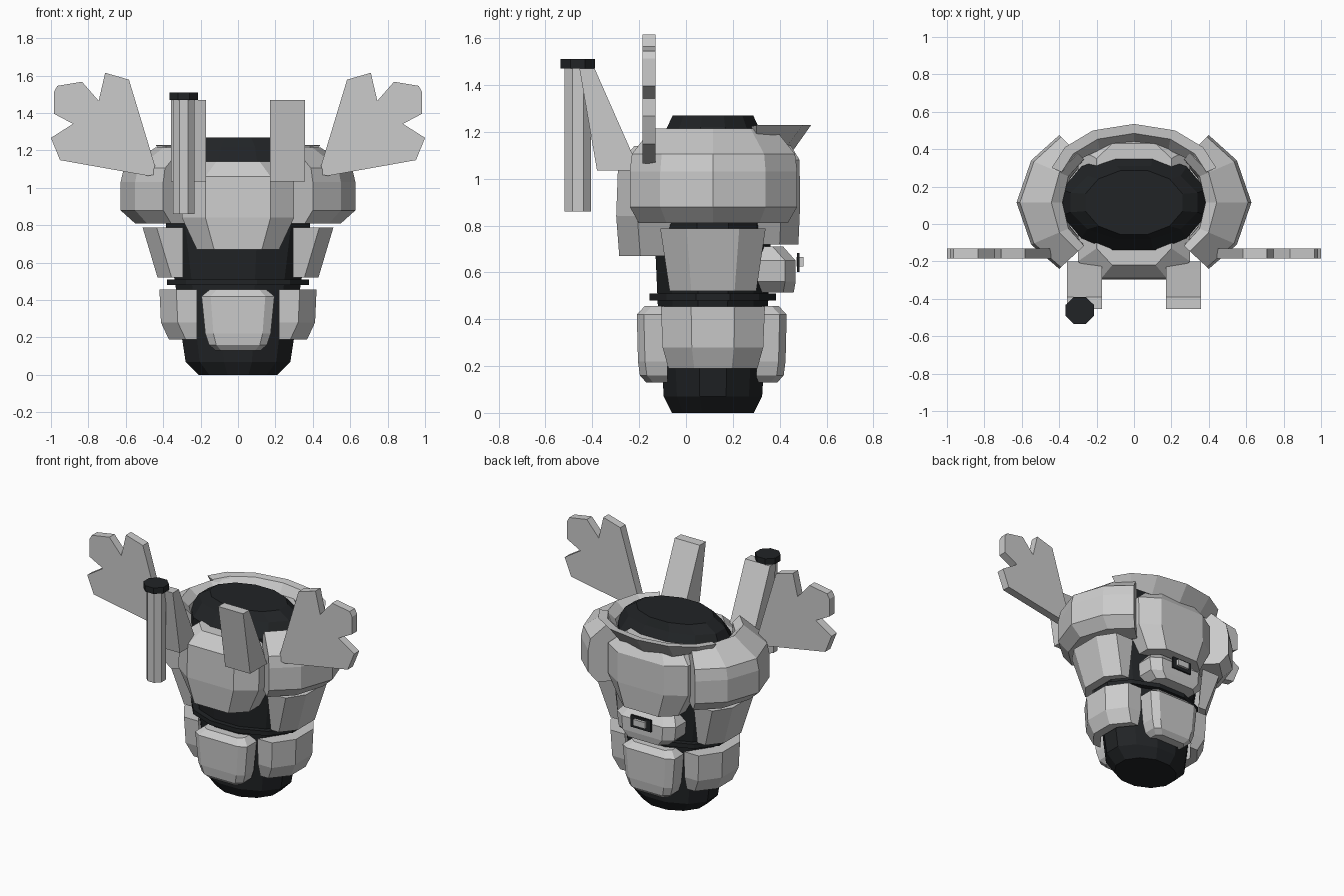
import bpy, bmesh, math

if "Cube" in bpy.data.objects:
    bpy.data.objects.remove(bpy.data.objects["Cube"])

CY = 0.115  # body axis in y
dark = bpy.data.materials.new("dark")
dark.diffuse_color = (0.015, 0.017, 0.019, 1)
dark.use_nodes = True
dark.node_tree.nodes["Principled BSDF"].inputs["Base Color"].default_value = dark.diffuse_color


def finish(name, bm, mat=None):
    bmesh.ops.recalc_face_normals(bm, faces=bm.faces[:])
    me = bpy.data.meshes.new(name)
    bm.to_mesh(me)
    bm.free()
    ob = bpy.data.objects.new(name, me)
    bpy.context.collection.objects.link(ob)
    if mat:
        me.materials.append(mat)
    return ob


def loft(name, rings, mat=None):
    """Closed rings of points joined by quads, capped at both ends."""
    bm = bmesh.new()
    vs = [[bm.verts.new(p) for p in r] for r in rings]
    n = len(vs[0])
    for a, b in zip(vs, vs[1:]):
        for i in range(n):
            j = (i + 1) % n
            bm.faces.new((a[i], a[j], b[j], b[i]))
    bm.faces.new(vs[0])
    bm.faces.new(vs[-1])
    return finish(name, bm, mat)


def ring(z, rx, ry, n=12, cx=0, cy=CY):
    k = 1 / math.cos(math.pi / n)
    return [(cx + rx * k * math.cos((i + .5) * 2 * math.pi / n),
             cy + ry * k * math.sin((i + .5) * 2 * math.pi / n), z) for i in range(n)]


def sheet(bm, grid, flip=False):
    vs = [[bm.verts.new(p) for p in r] for r in grid]
    for a, b in zip(vs, vs[1:]):
        for i in range(len(a) - 1):
            bm.faces.new((a[i], a[i + 1], b[i + 1], b[i]))
    return vs


def slab(name, front, back):
    """Two matching grids joined along their border."""
    bm = bmesh.new()
    f, b = sheet(bm, front), sheet(bm, back)
    loops = []
    for g in (f, b):
        loops.append(g[0] + [r[-1] for r in g[1:-1]] + g[-1][::-1] + [r[0] for r in g[-2:0:-1]])
    n = len(loops[0])
    for i in range(n):
        j = (i + 1) % n
        bm.faces.new((loops[0][i], loops[0][j], loops[1][j], loops[1][i]))
    return finish(name, bm)


def plate(name, place, rows, drop, th, mid=.58):
    """Armour plate: rows are (z, half width, outward distance)."""
    us = ((-1, 1), (-mid, 0), (mid, 0), (1, 1))
    front = [[place(u * w, o - d * drop, z) for u, d in us] for z, w, o in rows]
    inner = min(r[2] for r in rows) - th
    back = [[place(u * w, min(inner, o - th) - d * drop, z) for u, d in us] for z, w, o in rows]
    slab(name, front, back)


def block(name, size, loc, mat=None):
    bm = bmesh.new()
    bmesh.ops.create_cube(bm, size=1)
    bmesh.ops.scale(bm, vec=size, verts=bm.verts[:])
    bmesh.ops.translate(bm, vec=loc, verts=bm.verts[:])
    return finish(name, bm, mat)


def prism(name, pts, a, b):
    """Extrude a closed outline between two placements."""
    return loft(name, [[a(*p) for p in pts], [b(*p) for p in pts]])


# dark core body and waist belt
loft("core_body", [ring(*r) for r in (
    (0, .21, .175), (.07, .28, .21), (.2, .3, .218), (.45, .33, .235), (.79, .385, .25),
    (1.13, .385, .262), (1.22, .34, .195), (1.27, .26, .172))], dark)
loft("waist_belt", [ring(.48, .38, .27), ring(.51, .38, .27)], dark)

front = lambda u, o, z: (u, -o, z)
back = lambda u, o, z: (u, o, z)

# front and back armour plates
plate("chest_plate", front, ((1.14, .2, .22), (1.06, .3, .29), (.84, .3, .298), (.67, .22, .285)), .09, .08)
plate("upper_back_plate", back, ((1.17, .2, .43), (1.08, .3, .485), (.88, .3, .487), (.72, .22, .48)), .08, .09)
hips = ((.457, .15, 0), (.42, .195, .035), (.22, .175, .03), (.16, .155, .022), (.13, .12, -.005))
plate("lower_front_plate", front, [(z, w, .175 + o) for z, w, o in hips], .03, .06, .75)
plate("lower_back_plate", back, [(z, w, .395 + o) for z, w, o in hips], .03, .06, .75)
plate("belly_back_plate", back, ((.71, .17, .415), (.65, .22, .468), (.56, .21, .468), (.515, .16, .46)), .045, .07, .7)

# small buckle on the back
block("buckle_frame", (.15, .012, .08), (0, .479, .642), dark)
block("buckle_centre", (.09, .03, .042), (0, .487, .645))

for s, side in ((-1, "left"), (1, "right")):
    flank = lambda u, o, z: (s * o, CY + u, z)
    # side plates
    plate(side + "_lower_side_plate", flank,
          ((.455, .222, .42), (.28, .215, .412), (.19, .19, .37)), .09, .06, .42)
    plate(side + "_belly_side_plate", flank,
          ((.788, .225, .51), (.52, .185, .43)), .075, .06, .5)

    # curved shoulder guard
    outer = ((.40, -.24), (.55, -.11), (.628, CY), (.55, .34), (.40, .475))
    inner = ((.26, -.11), (.34, -.02), (.37, CY), (.34, .25), (.26, .34))
    section = ((.05, 1.17), (.28, 1.215), (.93, 1.105), (1, 1.03), (1, .88), (.7, .81), (0, .81))
    loft(side + "_shoulder_guard", [
        [(s * (i[0] + (o[0] - i[0]) * t), i[1] + (o[1] - i[1]) * t, z) for t, z in section]
        for o, i in zip(outer, inner)])

    # raked chest post
    prism(side + "_post", ((-.455, 1.47), (-.39, 1.47), (-.24, 1.13), (-.2, 1.035), (-.38, 1.035)),
          lambda y, z: (s * .17, y, z), lambda y, z: (s * .357, y, z))

    # notched fin
    fin = ((.444, 1.118), (.452, 1.095), (.45, 1.07), (.48, 1.064), (.952, 1.148), (1, 1.267),
           (.882, 1.342), (.984, 1.396), (.984, 1.513), (.966, 1.545), (.834, 1.567),
           (.745, 1.465), (.71, 1.615), (.583, 1.578))
    prism(side + "_fin", fin, lambda x, z: (s * x, -.185, z), lambda x, z: (s * x, -.13, z))

# tube with dark cap on the left post
loft("tube", [ring(z, .057, .057, 8, -.29, -.462) for z in (.86, 1.47)])
loft("tube_cap", [ring(z, .075, .073, 8, -.29, -.462) for z in (1.47, 1.51)], dark)

# flared collar behind the top
rim = ((.44, .30, 1.228), (.37, .41, 1.23), (.22, .5, 1.23), (0, .535, 1.23))
base = ((.41, .30, 1.19), (.33, .36, 1.16), (.2, .42, 1.125), (0, .45, 1.11))
full = lambda c: [(-x, y, z) for x, y, z in c] + list(c[-2::-1])
shift = lambda c, k, dz: [(x * k, CY + (y - CY) * k, z + dz) for x, y, z in c]
slab("collar", [full(rim), full(base)],
     [shift(full(rim), .88, -.005), shift(full(base), .92, .015)])
